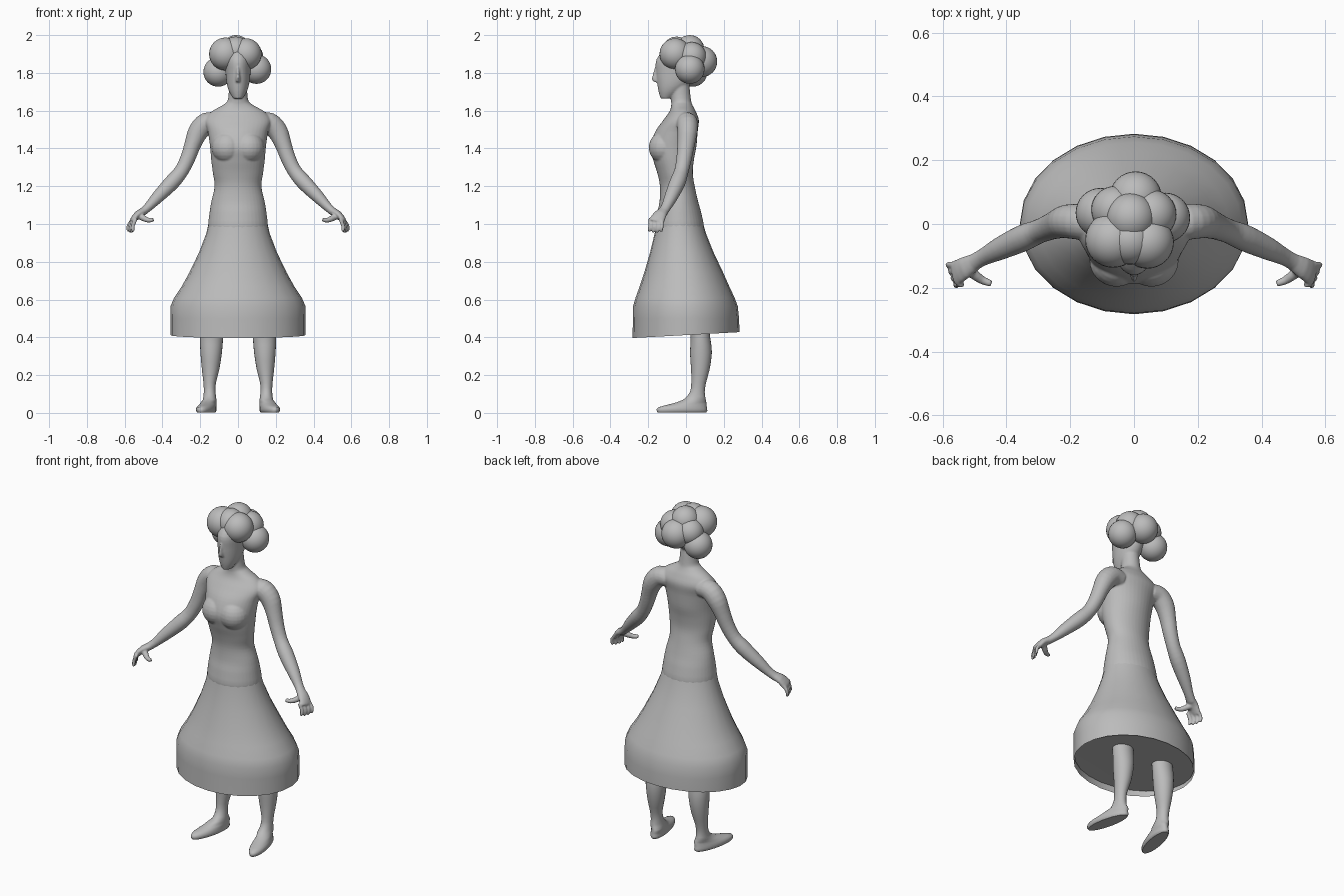
import bpy, bmesh, math
from mathutils import Vector, Matrix

if "Cube" in bpy.data.objects:
    bpy.data.objects.remove(bpy.data.objects["Cube"])

grey = bpy.data.materials.new("plain grey")
grey.diffuse_color = (0.5, 0.5, 0.5, 1)
grey.use_nodes = True
grey.node_tree.nodes["Principled BSDF"].inputs["Base Color"].default_value = grey.diffuse_color


def refine(rings, steps):
    """Add in-between rings along a smooth curve."""
    out, n = [], len(rings)
    for i in range(n - 1):
        p = [rings[max(0, min(n - 1, i + k))] for k in (-1, 0, 1, 2)]
        for s in range(steps):
            t = s / steps
            out.append([.5 * (2 * b + (c - a) * t + (2 * a - 5 * b + 4 * c - d) * t * t
                              + (3 * b - a - 3 * c + d) * t ** 3) for a, b, c, d in zip(*p)])
    return out + [list(rings[-1])]


def loft(bm, rings, segs=20, along=False, caps=True, steps=1):
    """Skin elliptical rings (x, y, z, rx, ry); along=True tilts them to the path."""
    rings = refine(rings, steps)
    pts = [Vector(r[:3]) for r in rings]
    loops = []
    for i, r in enumerate(rings):
        u, v = Vector((1, 0, 0)), Vector((0, 1, 0))
        if along:
            t = (pts[min(i + 1, len(pts) - 1)] - pts[max(i - 1, 0)]).normalized()
            u = t.cross(v).normalized()
            v = t.cross(u)
        loops.append([bm.verts.new(pts[i] + u * r[3] * math.cos(a) + v * r[4] * math.sin(a))
                      for a in (2 * math.pi * k / segs for k in range(segs))])
    faces = []
    for a, b in zip(loops, loops[1:]):
        for k in range(segs):
            n = (k + 1) % segs
            faces.append(bm.faces.new((a[k], a[n], b[n], b[k])))
    if caps:
        faces += [bm.faces.new(loops[0][::-1]), bm.faces.new(loops[-1])]
    bmesh.ops.recalc_face_normals(bm, faces=faces)
    return loops


def ball(bm, centre, size, segs=24):
    m = Matrix.Translation(centre) @ Matrix.Diagonal((*size, 1))
    bmesh.ops.create_uvsphere(bm, u_segments=segs, v_segments=segs // 2, radius=1, matrix=m)


def finish(name, bm, mods=()):
    """Turn the bmesh into a smooth object and bake its modifiers."""
    me = bpy.data.meshes.new(name)
    bm.to_mesh(me)
    bm.free()
    ob = bpy.data.objects.new(name, me)
    bpy.context.collection.objects.link(ob)
    for kind, settings in mods:
        mod = ob.modifiers.new(kind.lower(), kind)
        for key, value in settings.items():
            setattr(mod, key, value)
    if mods:
        dg = bpy.context.evaluated_depsgraph_get()
        baked = bpy.data.meshes.new_from_object(ob.evaluated_get(dg))
        ob.modifiers.clear()
        ob.data = baked
    ob.data.materials.clear()
    ob.data.materials.append(grey)
    for p in ob.data.polygons:
        p.use_smooth = True
        p.material_index = 0
    return ob


# Upper body: hips, waist, chest, shoulders and neck as one stack of rings
bm = bmesh.new()
torso = [(.86, -.025, .14, .10), (.97, -.032, .158, .127), (1.05, -.035, .152, .118),
         (1.12, -.038, .141, .102), (1.20, -.046, .124, .092), (1.27, -.058, .133, .094),
         (1.34, -.066, .142, .108), (1.41, -.067, .148, .122), (1.49, -.05, .16, .112),
         (1.55, -.026, .175, .094), (1.595, -.018, .14, .07), (1.63, -.022, .08, .056),
         (1.66, -.027, .053, .053), (1.76, -.035, .047, .05)]
loft(bm, [(0, y, z, rx, ry) for z, y, rx, ry in torso], 40, steps=4)

# Head and nose
head = [(1.665, -.105, .026, .03), (1.70, -.085, .046, .06), (1.74, -.066, .059, .086),
        (1.80, -.05, .066, .108), (1.87, -.042, .068, .115), (1.93, -.03, .05, .08)]
loft(bm, [(0, y, z, rx, ry) for z, y, rx, ry in head], 32, steps=4)
loft(bm, [(0, -.14, 1.752, .014, .03), (0, -.148, 1.77, .013, .034),
          (0, -.145, 1.83, .008, .02)], 12, steps=2)

for s in (-1, 1):
    # Bust
    ball(bm, (s * .055, -.115, 1.405), (.085, .082, .085))
    # Arm from shoulder to wrist
    arm = [(.11, 0, 1.535, .05, .055), (.165, .006, 1.535, .056, .056),
           (.21, .008, 1.49, .054, .053), (.24, 0, 1.42, .044, .046),
           (.265, -.01, 1.35, .04, .041), (.30, -.024, 1.28, .038, .038),
           (.35, -.045, 1.22, .041, .042), (.42, -.077, 1.148, .034, .036),
           (.475, -.105, 1.09, .024, .027), (.51, -.125, 1.06, .021, .028)]
    loft(bm, [(s * x, *r) for x, *r in arm], 20, True, steps=3)
    # Palm, fingers and thumb
    palm = [(.495, -.117, 1.07, .021, .026), (.53, -.137, 1.05, .02, .035),
            (.555, -.152, 1.022, .016, .04), (.562, -.157, 1.01, .012, .038)]
    loft(bm, [(s * x, *r) for x, *r in palm], 20, True, steps=2)
    for k in range(4):
        y, out = -.127 - .021 * k, .012 - .008 * k
        tip = .952 + .006 * abs(k - 1.5)
        fing = [(.545 + out * .5, y, 1.03, .01, .01), (.567 + out, y, .995, .0105, .0095),
                (.569 + out, y - .003, .97, .0095, .0085), (.563 + out, y - .004, tip, .008, .007)]
        loft(bm, [(s * x, *r) for x, *r in fing], 10, True, steps=2)
    thumb = [(.525, -.14, 1.045, .018, .018), (.495, -.163, 1.028, .016, .016),
             (.472, -.178, 1.02, .013, .013), (.447, -.187, 1.022, .011, .011)]
    loft(bm, [(s * x, *r) for x, *r in thumb], 12, True, steps=2)
finish("upper_body", bm, [("REMESH", dict(mode='VOXEL', voxel_size=.005)),
                          ("SMOOTH", dict(factor=.5, iterations=5))])

# Skirt: bell with a hem that rises at the back
bm = bmesh.new()
skirt = [(.412, 0, .358, .283), (.50, 0, .358, .281), (.565, -.003, .357, .277),
         (.61, -.005, .338, .262), (.67, -.008, .298, .237), (.74, -.012, .259, .21),
         (.85, -.022, .206, .168), (.95, -.03, .168, .136), (1.01, -.034, .154, .122)]
loops = loft(bm, [(0, y, z, rx, ry) for z, y, rx, ry in skirt], 24, caps=False)
for v in loops[0]:
    v.co.z += v.co.y * .055
finish("skirt", bm)

# Underside closing the skirt just inside the hem
bm = bmesh.new()
under = loft(bm, [(0, 0, .432, .354, .279), (0, 0, .434, .18, .14)], 24, caps=False)
bm.faces.new(under[1])
bmesh.ops.recalc_face_normals(bm, faces=bm.faces[:])
if sum(f.normal.z for f in bm.faces) > 0:
    bmesh.ops.reverse_faces(bm, faces=bm.faces[:])
finish("skirt_underside", bm)

# Legs with bare feet turned slightly outward
for s, side in ((-1, "right"), (1, "left")):
    bm = bmesh.new()
    leg = [(.154, -.022, .002, .04, .128), (.154, -.021, .012, .047, .134),
           (.154, -.018, .03, .046, .128), (.151, .014, .047, .041, .095),
           (.15, .045, .07, .036, .06), (.15, .06, .11, .031, .039),
           (.15, .067, .16, .033, .039), (.145, .076, .23, .046, .049),
           (.142, .079, .32, .057, .058), (.14, .076, .40, .061, .052),
           (.135, .06, .50, .061, .055), (.115, .01, .70, .08, .075),
           (.08, -.025, .90, .07, .085)]
    for loop in loft(bm, leg, 24, steps=2):
        for v in loop:
            if v.co.z < .06:
                v.co.x -= .2 * (v.co.y - .05)
            v.co.x *= s
    bmesh.ops.recalc_face_normals(bm, faces=bm.faces[:])
    ob = finish(side + "_leg", bm)
    # Flat sole keeps a crisp edge
    for p in ob.data.polygons:
        p.use_smooth = abs(p.normal.z) < .99 or p.center.z > .01

# Hair made of overlapping round buns
buns = [(-.105, .035, 1.805, .078), (.098, .02, 1.82, .078), (-.066, -.05, 1.90, .087),
        (.042, -.057, 1.90, .083), (.005, .083, 1.86, .082), (-.01, .02, 1.923, .077),
        (.055, .03, 1.885, .078), (-.06, .045, 1.875, .074), (-.012, -.05, 1.915, .077)]
for i, (x, y, z, r) in enumerate(buns):
    bm = bmesh.new()
    ball(bm, (x, y, z), (r, r, r), 32)
    finish("hair_bun_%d" % (i + 1), bm)
